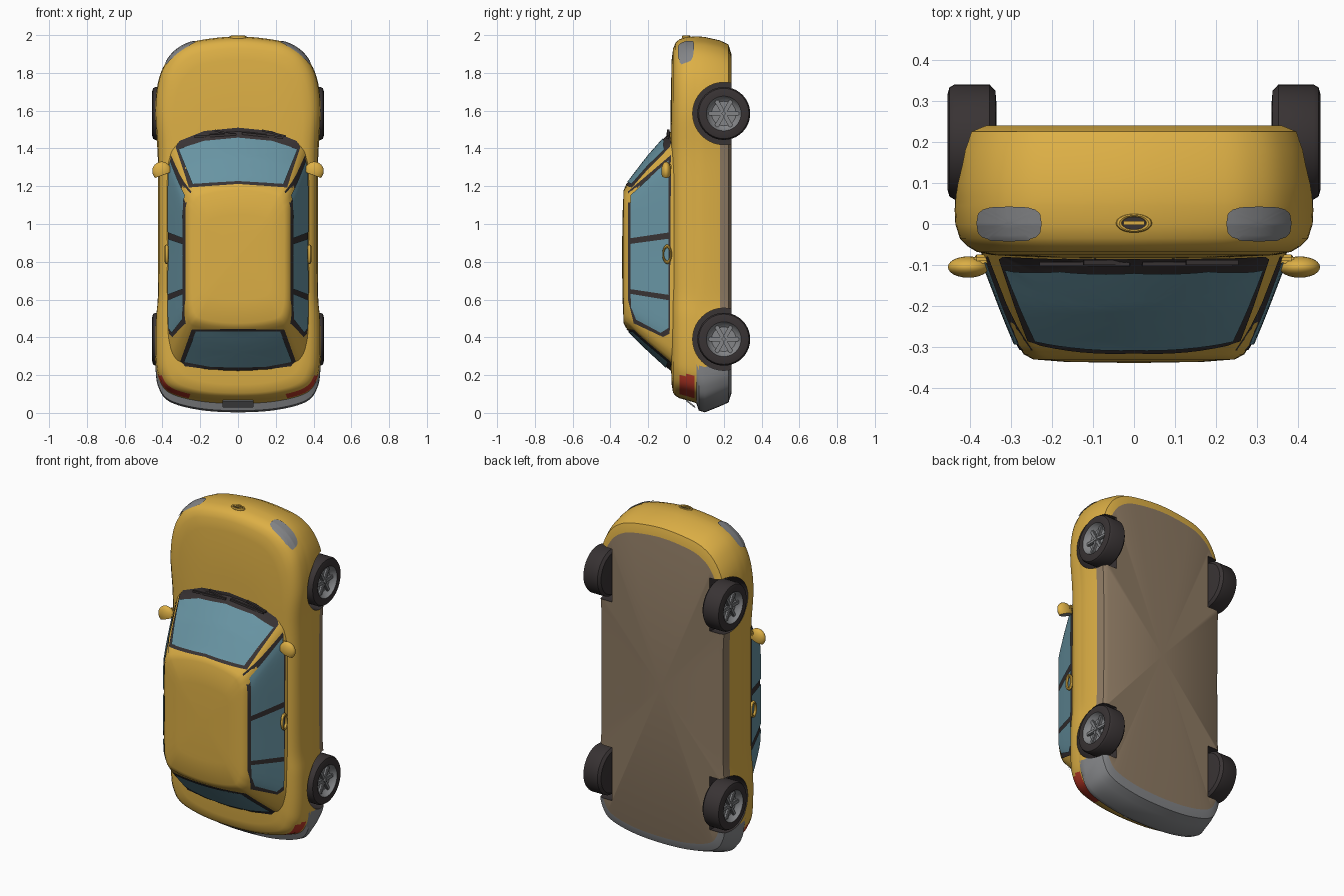
import bpy, bmesh, math
from mathutils import Vector, Matrix
from mathutils.bvhtree import BVHTree

if "Cube" in bpy.data.objects:
    bpy.data.objects.remove(bpy.data.objects["Cube"])


def material(name, rgb):
    m = bpy.data.materials.new(name)
    m.diffuse_color = (*rgb, 1)
    m.use_nodes = True
    m.node_tree.nodes["Principled BSDF"].inputs["Base Color"].default_value = m.diffuse_color
    return m


YELLOW = material("yellow paint", (0.72, 0.43, 0.06))
GLASS = material("blue glass", (0.14, 0.30, 0.37))
DARK = material("dark rubber", (0.04, 0.033, 0.034))
TAN = material("tan underside", (0.27, 0.195, 0.125))
GREY = material("grey trim", (0.23, 0.235, 0.245))
RED = material("red lamp", (0.50, 0.04, 0.02))
WHEELS = [(0.2, 1.585), (0.2, 0.39)]          # axle y, z


def finish(bm, name, mats, angle=40):
    bmesh.ops.recalc_face_normals(bm, faces=bm.faces)
    me = bpy.data.meshes.new(name)
    bm.to_mesh(me)
    bm.free()
    ob = bpy.data.objects.new(name, me)
    bpy.context.collection.objects.link(ob)
    for m in mats:
        me.materials.append(m)
    smooth(ob, angle)
    return ob


def smooth(ob, angle=40):
    bpy.ops.object.select_all(action='DESELECT')
    ob.select_set(True)
    bpy.context.view_layer.objects.active = ob
    bpy.ops.object.shade_smooth_by_angle(angle=math.radians(angle))


def spline(pts, n):
    p = [Vector(q) for q in pts]
    p = [p[0] * 2 - p[1]] + p + [p[-1] * 2 - p[-2]]
    p[0].x, p[-1].x = -p[2].x, -p[-3].x
    p[0].y, p[-1].y = p[2].y, p[-3].y
    out = []
    for i in range(1, len(p) - 2):
        a, b, c, d = p[i - 1:i + 3]
        for k in range(n):
            t = k / n
            out.append(0.5 * (2 * b + (c - a) * t + (2 * a - 5 * b + 4 * c - d) * t * t
                              + (3 * b - a - 3 * c + d) * t ** 3))
    return out + [p[-2]]


def stack(name, half, levels, cap0, cap1, mats):
    """Loft plan outlines (x, z) through levels of (y, width, rear z, front z)."""
    loop = half + [Vector((-p.x, p.y)) for p in reversed(half[1:-1])]
    bm = bmesh.new()
    rings = [[bm.verts.new((p.x * w, y, zr + p.y * (zf - zr))) for p in loop]
             for y, w, zr, zf in levels]
    n = len(loop)
    for a, b in zip(rings, rings[1:]):
        for i in range(n):
            j = (i + 1) % n
            bm.faces.new((a[i], a[j], b[j], b[i]))
    for ring, y in ((rings[0], cap0), (rings[-1], cap1)):
        mid = bm.verts.new((0, y, sum(v.co.z for v in ring) / n))
        for i in range(n):
            bm.faces.new((ring[i], ring[(i + 1) % n], mid))
    return finish(bm, name, mats)


# Body shell
plan = [(0, 2), (.2, 1.98), (.3, 1.945), (.37, 1.88), (.42, 1.77), (.44, 1.6), (.425, 1.37),
        (.423, 1.1), (.423, .85), (.425, .6), (.437, .45), (.437, .25), (.42, .14),
        (.36, .065), (.2, .022), (0, .01)]
plan = [(x, (z - .01) / 1.99) for x, z in plan]
body = stack("body", spline(plan, 6), [
    (.24, .90, .10, 1.90), (.225, .955, .055, 1.95), (.18, .98, .035, 1.972), (.10, 1, .003, 1.99),
    (.068, 1, .012, 1.993), (.055, .995, .05, 1.993), (.045, .995, .055, 1.993), (0, .99, .068, 1.988),
    (-.035, .965, .078, 1.978), (-.055, .92, .09, 1.96), (-.068, .87, .105, 1.93),
    (-.076, .78, .15, 1.87), (-.082, .5, .32, 1.6)], .24, -.084, [YELLOW, TAN, GREY, RED, DARK])

# Wheel wells cut from the body
for y, z in WHEELS:
    for s in (-1, 1):
        bpy.ops.mesh.primitive_cylinder_add(vertices=40, radius=.165, depth=.24,
                                            location=(s * .445, y, z), rotation=(0, math.pi / 2, 0))
        cutter = bpy.context.object
        cutter.hide_render = True
        mod = body.modifiers.new("well", 'BOOLEAN')
        mod.operation, mod.solver, mod.object = 'DIFFERENCE', 'EXACT', cutter
        bpy.context.view_layer.objects.active = body
        while body.modifiers[0] != mod:
            bpy.ops.object.modifier_move_up(modifier=mod.name)
        bpy.ops.object.modifier_apply(modifier=mod.name)
        bpy.data.objects.remove(cutter)
for f in body.data.polygons:
    c, n = f.center, f.normal
    d = min(math.hypot(c.y - y, c.z - z) for y, z in WHEELS)
    f.material_index = 0
    if d < .168 and (abs(n.x) < .3 or abs(c.x) < .33) and c.y < .239:
        f.material_index = 4
    elif c.y > .238 or (c.y > .18 and .5 < c.z < 1.45):
        f.material_index = 1
    elif c.y > .055 and c.z < .25:
        f.material_index = 2
    elif -.035 < c.y < .045 and c.z < .2 and abs(c.x) > .25:
        f.material_index = 3
smooth(body)

# Cabin
cab = [(0, 1), (.45, .986), (.8, .955), (.91, .93), (.97, .885), (1, .8), (1, .5), (1, .2),
       (.97, .11), (.91, .06), (.8, .035), (.45, .01), (0, 0)]
cabin = stack("cabin", spline(cab, 5), [
    (-.05, .38, .20, 1.52), (-.08, .368, .225, 1.49), (-.14, .345, .28, 1.423), (-.20, .322, .335, 1.355),
    (-.25, .302, .383, 1.29), (-.295, .283, .43, 1.23), (-.318, .268, .45, 1.205),
    (-.33, .245, .475, 1.18), (-.336, .17, .6, 1.05)], -.05, -.339, [YELLOW])

verts, polys = [], []
for ob in (body, cabin):
    k = len(verts)
    verts += [v.co.copy() for v in ob.data.vertices]
    polys += [[k + i for i in p.vertices] for p in ob.data.polygons]
SHELL = BVHTree.FromPolygons(verts, polys)


def decal(name, outline, axis, sign, mat, off):
    """Thin plate: 2D outline on the two other axes, projected onto the shell."""
    pts = [Vector(p) for p in outline]
    edge = [a.lerp(b, k / 8) for a, b in zip(pts, pts[1:] + pts[:1]) for k in range(8)]
    mid = sum(edge, Vector((0, 0))) / len(edge)
    u, v = [i for i in range(3) if i != axis]
    ray = Vector((0, 0, 0))
    ray[axis] = -sign
    bm = bmesh.new()

    def hit(p):
        o = -3 * ray
        o[u], o[v] = p
        loc, nor = SHELL.ray_cast(o, ray)[:2]
        if loc is None:
            loc, nor = SHELL.find_nearest(o + 2.7 * ray)[:2]
        return bm.verts.new(loc + nor * (off if nor.dot(ray) < 0 else -off))

    rings = [[hit(mid.lerp(p, s)) for p in edge] for s in (1, .85, .7, .5, .3, .12)]
    n = len(edge)
    for a, b in zip(rings, rings[1:]):
        for i in range(n):
            bm.faces.new((a[i], a[(i + 1) % n], b[(i + 1) % n], b[i]))
    bm.faces.new(rings[-1])
    for f in bm.faces:
        f.normal_update()
        if f.normal.dot(ray) > 0:
            f.normal_flip()
    me = bpy.data.meshes.new(name)
    bm.to_mesh(me)
    bm.free()
    me.materials.append(mat)
    ob = bpy.data.objects.new(name, me)
    bpy.context.collection.objects.link(ob)
    smooth(ob)


def sym(pts):
    return pts + [(-x, z) for x, z in reversed(pts) if x > 0]


# Windscreen and rear window (x, z)
decal("windscreen_frame", sym([(0, 1.21), (.258, 1.192), (.328, 1.405), (.31, 1.44), (.18, 1.492), (0, 1.51)]), 1, -1, DARK, .003)
decal("windscreen", sym([(0, 1.222), (.24, 1.208), (.312, 1.392), (.18, 1.435), (0, 1.452)]), 1, -1, GLASS, .008)
decal("rear_window_frame", sym([(0, .447), (.245, .442), (.305, .275), (.28, .247), (.15, .23), (0, .225)]), 1, -1, DARK, .003)
decal("rear_window", sym([(0, .438), (.222, .436), (.285, .275), (.15, .25), (0, .245)]), 1, -1, GLASS, .008)

# Side windows (y, z), tail lamps stay on the body
panes = {"front": [(-.09, 1.335), (-.29, 1.15), (-.29, .925), (-.09, .955)],
         "middle": [(-.09, .922), (-.29, .895), (-.29, .655), (-.09, .625)],
         "rear": [(-.09, .597), (-.29, .63), (-.288, .56), (-.26, .495), (-.13, .425), (-.09, .45)]}
for s, side in ((-1, "left"), (1, "right")):
    decal(side + "_window_frame", [(-.078, 1.365), (-.306, 1.17), (-.306, .6), (-.275, .475),
                                   (-.12, .402), (-.085, .42)], 0, s, DARK, .003)
    for k, pts in panes.items():
        decal(f"{side}_{k}_window", pts, 0, s, GLASS, .008)
    # Headlamps (x, y)
    lamp = []
    for i in range(16):
        c, q = math.cos(i * math.pi / 8), math.sin(i * math.pi / 8)
        lamp.append((s * .302 + .078 * math.copysign(abs(c) ** .6, c),
                     .002 + .041 * math.copysign(abs(q) ** .6, q)))
    decal(side + "_headlamp", lamp, 2, 1, GREY, .005)


def box(name, loc, size, mat, rot=(0, 0, 0), bevel=0):
    bm = bmesh.new()
    bmesh.ops.create_cube(bm, size=1, matrix=Matrix.Diagonal((*size, 1)))
    if bevel:
        bmesh.ops.bevel(bm, geom=bm.edges[:], offset=bevel, segments=2, affect='EDGES')
    ob = finish(bm, name, [mat])
    ob.location, ob.rotation_euler = loc, rot


def ring(name, loc, rot, scale, mat):
    bpy.ops.mesh.primitive_torus_add(major_segments=32, minor_segments=8, major_radius=1,
                                     minor_radius=.22, location=loc, rotation=rot)
    ob = bpy.context.object
    ob.name, ob.scale = name, scale
    ob.data.materials.append(mat)
    smooth(ob)


# Nose handle, number plate, wipers
ring("nose_ring", (0, .002, 1.988), (0, 0, 0), (.036, .019, .04), YELLOW)
box("nose_slot", (0, .002, 1.988), (.06, .03, .008), DARK)
box("nose_bar", (0, .002, 1.992), (.05, .01, .01), YELLOW)
box("number_plate", (0, .025, .048), (.165, .062, .008), GREY, (math.radians(-38), 0, 0), .003)
for x in (-.12, .13):
    box("wiper", (x, -.098, 1.468), (.22, .01, .012), DARK, (0, math.radians(6 if x > 0 else -3), 0))
    box("wiper_arm", (x + .06, -.094, 1.48), (.13, .012, .01), DARK, (0, math.radians(14), 0))

# Mirrors and door handles
for s, side in ((-1, "left"), (1, "right")):
    bm = bmesh.new()
    bmesh.ops.create_uvsphere(bm, u_segments=24, v_segments=14, radius=1)
    for v in bm.verts:
        v.co.z = max(v.co.z, -.45)
    for f in bm.faces:
        f.material_index = 1 if f.calc_center_median().z < -.44 else 0
    ob = finish(bm, side + "_mirror", [YELLOW, GREY])
    ob.scale = (.05, .026, .05)
    ob.location, ob.rotation_euler = (s * .404, -.105, 1.28), (0, s * math.radians(20), 0)
    box(side + "_mirror_arm", (s * .365, -.085, 1.302), (.05, .022, .03), YELLOW, bevel=.006)
    ring(side + "_door_handle", (s * .378, -.1, .84), (0, math.pi / 2, 0), (.042, .021, .045), YELLOW)


# Wheels: lathed tyre and rim, then hub and spokes
profile = [(.335, 0), (.335, .09), (.338, .125), (.352, .14), (.438, .14), (.450, .133),
           (.455, .115), (.455, .092), (.446, .086), (.436, .08), (.425, .065), (.425, 0)]
for y, z in WHEELS:
    for s in (-1, 1):
        bm = bmesh.new()
        N = 40
        rows = [[bm.verts.new((s * x, y + r * math.cos(i * math.tau / N), z + r * math.sin(i * math.tau / N)))
                 for i in range(N)] for x, r in profile]
        for k in range(len(rows) - 1):
            for i in range(N):
                j = (i + 1) % N
                f = bm.faces.new((rows[k][i], rows[k][j], rows[k + 1][j], rows[k + 1][i]))
                f.material_index = int(k >= 7)
        bmesh.ops.remove_doubles(bm, verts=bm.verts, dist=1e-5)
        finish(bm, "wheel", [DARK, GREY], 35)
        box("wheel_hub", (s * .43, y, z), (.03, .035, .035), GREY, (math.pi / 4, 0, 0), .008)
        for i in range(6):
            a = i * math.tau / 6
            box("wheel_spoke", (s * .43, y + .045 * math.cos(a), z + .045 * math.sin(a)),
                (.02, .07, .022), GREY, (a, 0, 0), .004)
